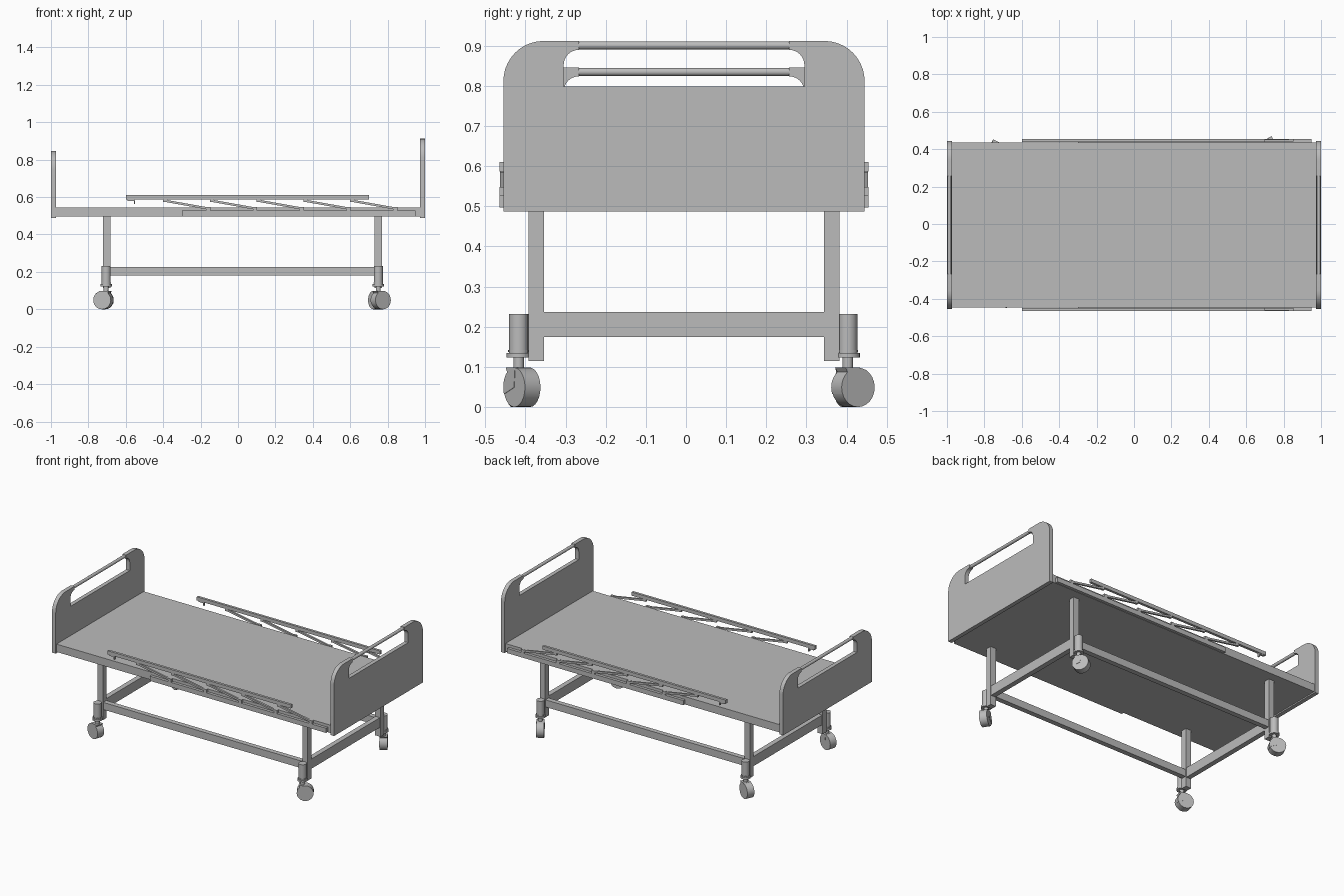
import bpy, bmesh
from math import sin, cos, pi, radians, hypot, atan2
from mathutils import Matrix, Vector

cube = bpy.data.objects.get("Cube")
if cube:
    bpy.data.objects.remove(cube, do_unlink=True)

grey = bpy.data.materials.new("painted_grey")
grey.use_nodes = True
colour = (0.5, 0.5, 0.5, 1)
grey.diffuse_color = colour
grey.node_tree.nodes["Principled BSDF"].inputs["Base Color"].default_value = colour

CY = -0.005  # frame centre line


def finish(name, bm, smooth=False):
    bmesh.ops.recalc_face_normals(bm, faces=bm.faces)
    mesh = bpy.data.meshes.new(name)
    bm.to_mesh(mesh)
    bm.free()
    mesh.materials.append(grey)
    ob = bpy.data.objects.new(name, mesh)
    bpy.context.collection.objects.link(ob)
    if smooth:
        bpy.ops.object.select_all(action="DESELECT")
        ob.select_set(True)
        bpy.context.view_layer.objects.active = ob
        bpy.ops.object.shade_smooth_by_angle(angle=radians(35))
    return ob


def add_box(bm, x, y, z):
    """Box between (low, high) pairs."""
    size = [b - a for a, b in (x, y, z)]
    mid = [(a + b) / 2 for a, b in (x, y, z)]
    bmesh.ops.create_cube(bm, size=1, matrix=Matrix.Translation(mid) @ Matrix.Diagonal((*size, 1)))


def box(name, x, y, z):
    bm = bmesh.new()
    add_box(bm, x, y, z)
    return finish(name, bm)


def add_cylinder(bm, centre, radius, length, rot=Matrix()):
    bmesh.ops.create_cone(bm, cap_ends=True, segments=24, radius1=radius, radius2=radius,
                          depth=length, matrix=Matrix.Translation(centre) @ rot)


def add_prism(bm, points, u, v, origin, depth):
    """Extrude a 2D outline lying in the u, v plane, centred on origin."""
    n = u.cross(v)
    verts = [bm.verts.new(origin + u * a + v * b - n * depth / 2) for a, b in points]
    face = bm.faces.new(verts)
    out = bmesh.ops.extrude_face_region(bm, geom=[face])
    bmesh.ops.translate(bm, vec=n * depth,
                        verts=[e for e in out["geom"] if isinstance(e, bmesh.types.BMVert)])


def arc(cx, cy, r, start, end, steps=10):
    angles = [radians(start + (end - start) * i / steps) for i in range(steps + 1)]
    return [(cx + r * cos(a), cy + r * sin(a)) for a in angles]


# End boards: rounded shoulders, open grip slot and a round grip rail
def end_board(name, x, top):
    half = [(0.45, 0.487)] + arc(0.35, top - 0.1, 0.1, 0, 90)
    half += [(0.262, top), (0.262, top - 0.022)]
    half += arc(0.262, top - 0.06, 0.038, 90, 0, 6)
    half += [(0.3, top - 0.113)]
    outline = half + [(-a, b) for a, b in reversed(half)]
    bm = bmesh.new()
    add_prism(bm, outline, Vector((0, 1, 0)), Vector((0, 0, 1)), Vector((x, CY, 0)), 0.026)
    finish(name, bm, True)
    bm = bmesh.new()
    add_cylinder(bm, (x, CY, top - 0.011), 0.01, 0.53, Matrix.Rotation(pi / 2, 4, "X"))
    finish(name + "_rail", bm, True)


end_board("head_board", 0.987, 0.912)
end_board("foot_board", -0.987, 0.846)

# Deck
box("deck", (-0.975, 0.975), (CY - 0.442, CY + 0.442), (0.495, 0.545))

# Folding side rails: fixed lower bar, raised upper bar, slanted links and pivots
for side, label in ((-1, "front"), (1, "back")):
    def span(inner, outer):
        return tuple(sorted((CY + side * inner, CY + side * outer)))
    box(label + "_rail_lower_bar", (-0.3, 0.95), span(0.44, 0.46), (0.497, 0.527))
    box(label + "_rail_upper_bar", (-0.6, 0.7), span(0.444, 0.46), (0.587, 0.61))
    bm = bmesh.new()
    for i in range(5):
        x = -0.4 + 0.25 * i
        start, end = Vector((x + 0.01, 0, 0.58)), Vector((x + 0.24, 0, 0.539))
        run = end - start
        u = run.normalized()
        v = Vector((-u.z, 0, u.x))
        a, b = run.length / 2, 0.006
        add_prism(bm, [(-a, -b), (a, -b), (a, b), (-a, b)], u, v,
                  (start + end) / 2 + Vector((0, CY + side * 0.452, 0)), 0.012)
        add_box(bm, (x, x + 0.022), span(0.445, 0.459), (0.573, 0.589))
        add_box(bm, (x + 0.23, x + 0.252), span(0.445, 0.46), (0.525, 0.548))
    finish(label + "_rail_links", bm)
    # Release catch under the upper bar
    bm = bmesh.new()
    add_box(bm, (-0.59, -0.55), span(0.446, 0.458), (0.58, 0.588))
    add_box(bm, (-0.557, -0.55), span(0.446, 0.458), (0.564, 0.588))
    finish(label + "_rail_catch", bm)

# Legs and lower frame
LEGS = {"foot": -0.702, "head": 0.75}
for end, x in LEGS.items():
    for side, label in ((-1, "front"), (1, "back")):
        y = CY + side * 0.368
        box(f"{end}_{label}_leg", (x - 0.019, x + 0.019), (y - 0.019, y + 0.019), (0.115, 0.497))
    box(end + "_cross_bar", (x - 0.016, x + 0.016), (CY - 0.35, CY + 0.35), (0.175, 0.237))
for side, label in ((-1, "front"), (1, "back")):
    y = CY + side * 0.368
    box(label + "_long_bar", (LEGS["foot"] + 0.015, LEGS["head"] - 0.015),
        (y - 0.016, y + 0.016), (0.181, 0.227))


# Casters: socket, collar, neck and a hooded wheel swivelled to a trailing direction
def caster(name, x, y, trail):
    bm = bmesh.new()
    for radius, low, high in ((0.024, 0.13, 0.232), (0.03, 0.123, 0.135),
                              (0.026, 0.137, 0.142), (0.013, 0.09, 0.125)):
        add_cylinder(bm, (x, y, (low + high) / 2), radius, high - low)
    finish(name + "_socket", bm, True)
    u = Vector((*trail, 0)).normalized()
    r = 0.049
    hood = arc(0, 0, r, 180, 410, 24) + [(0.004, 0.034), (0.002, r), (-0.036, r)]
    wheel = arc(0, 0, r, 0, 345, 23)
    centre = Vector((x, y, r)) + u * 0.016
    bm = bmesh.new()
    add_prism(bm, wheel, u, Vector((0, 0, 1)), centre, 0.046)
    finish(name + "_wheel", bm, True)
    bm = bmesh.new()
    cover = arc(0, 0, r + 0.0005, 100, 200, 10)[3:] + [(0, 0), (0.004, r), (-0.038, r)]
    add_prism(bm, cover, u, Vector((0, 0, 1)), centre, 0.048)
    finish(name + "_hood", bm, True)


caster("foot_front_caster", -0.705, -0.417, (-0.95, 0.3))
caster("foot_back_caster", -0.705, 0.403, (-0.9, 0.45))
caster("head_front_caster", 0.75, -0.417, (0.84, 0.54))
caster("head_back_caster", 0.75, 0.403, (-0.54, 0.84))
